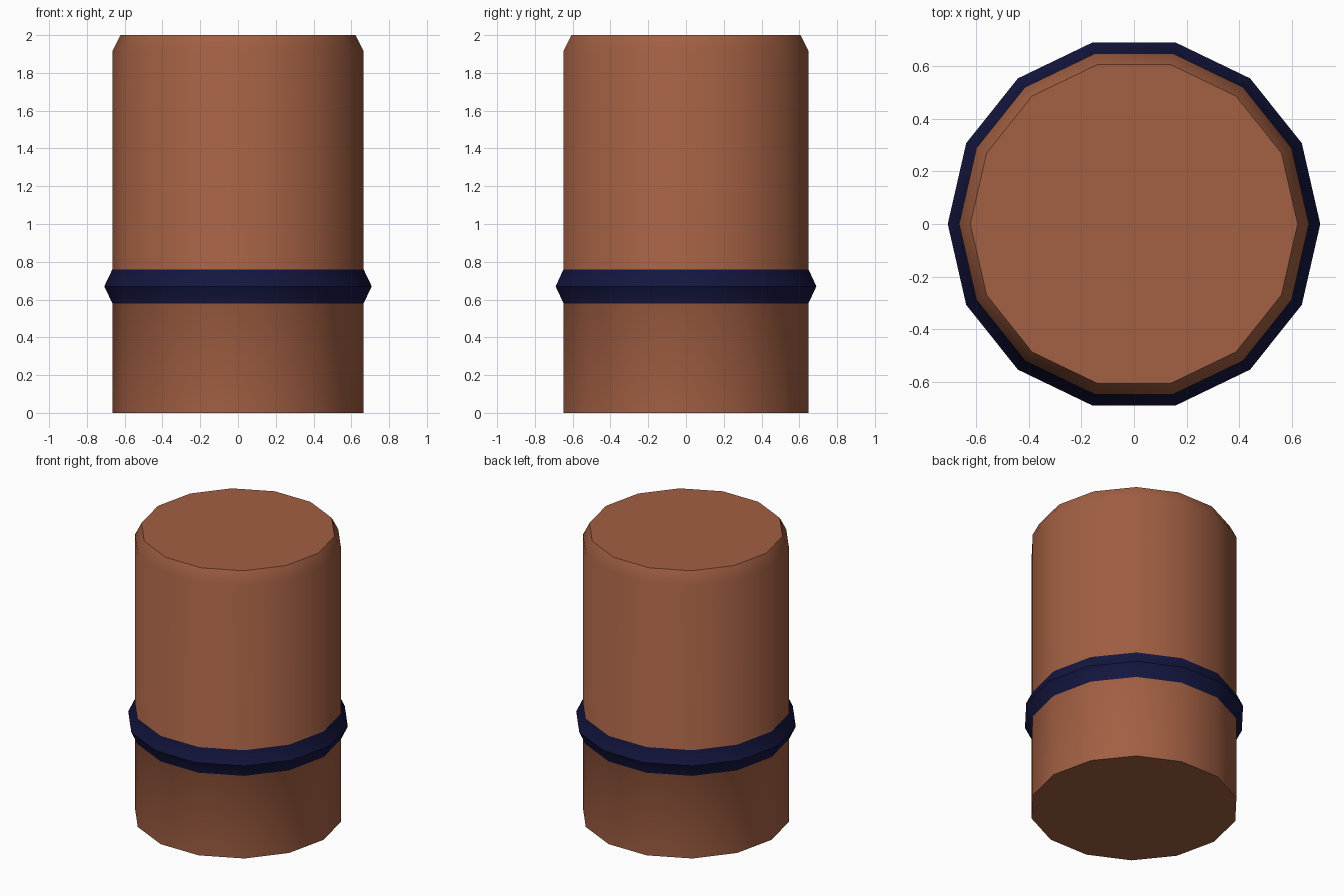
import bpy, bmesh, math

if "Cube" in bpy.data.objects:
    bpy.data.objects.remove(bpy.data.objects["Cube"])

SIDES = 14


def material(name, rgb):
    m = bpy.data.materials.new(name)
    m.diffuse_color = (*rgb, 1)
    m.use_nodes = True
    m.node_tree.nodes["Principled BSDF"].inputs["Base Color"].default_value = m.diffuse_color
    return m


# Profile (radius, z) from bottom to top: body, raised band, chamfered top
profile = [(0.665, 0), (0.665, 0.58), (0.708, 0.67), (0.665, 0.76),
           (0.665, 1.915), (0.622, 2.0)]
band_segments = (1, 2)

bm = bmesh.new()
rings = []
for r, z in profile:
    rings.append([bm.verts.new((r * math.cos(a), r * math.sin(a), z))
                  for a in (2 * math.pi * i / SIDES for i in range(SIDES))])

# Side walls, with the band in its own colour
for k in range(len(rings) - 1):
    lo, hi = rings[k], rings[k + 1]
    for i in range(SIDES):
        j = (i + 1) % SIDES
        f = bm.faces.new((lo[i], lo[j], hi[j], hi[i]))
        f.material_index = 1 if k in band_segments else 0

# End caps
bm.faces.new(rings[0][::-1])
bm.faces.new(rings[-1])

mesh = bpy.data.meshes.new("banded_cylinder")
bm.to_mesh(mesh)
bm.free()
mesh.materials.append(material("copper_brown", (0.36, 0.115, 0.056)))
mesh.materials.append(material("navy_band", (0.007, 0.008, 0.05)))

obj = bpy.data.objects.new("banded_cylinder", mesh)
bpy.context.collection.objects.link(obj)
bpy.context.view_layer.objects.active = obj
obj.select_set(True)
bpy.ops.object.shade_smooth_by_angle(angle=math.radians(30))
